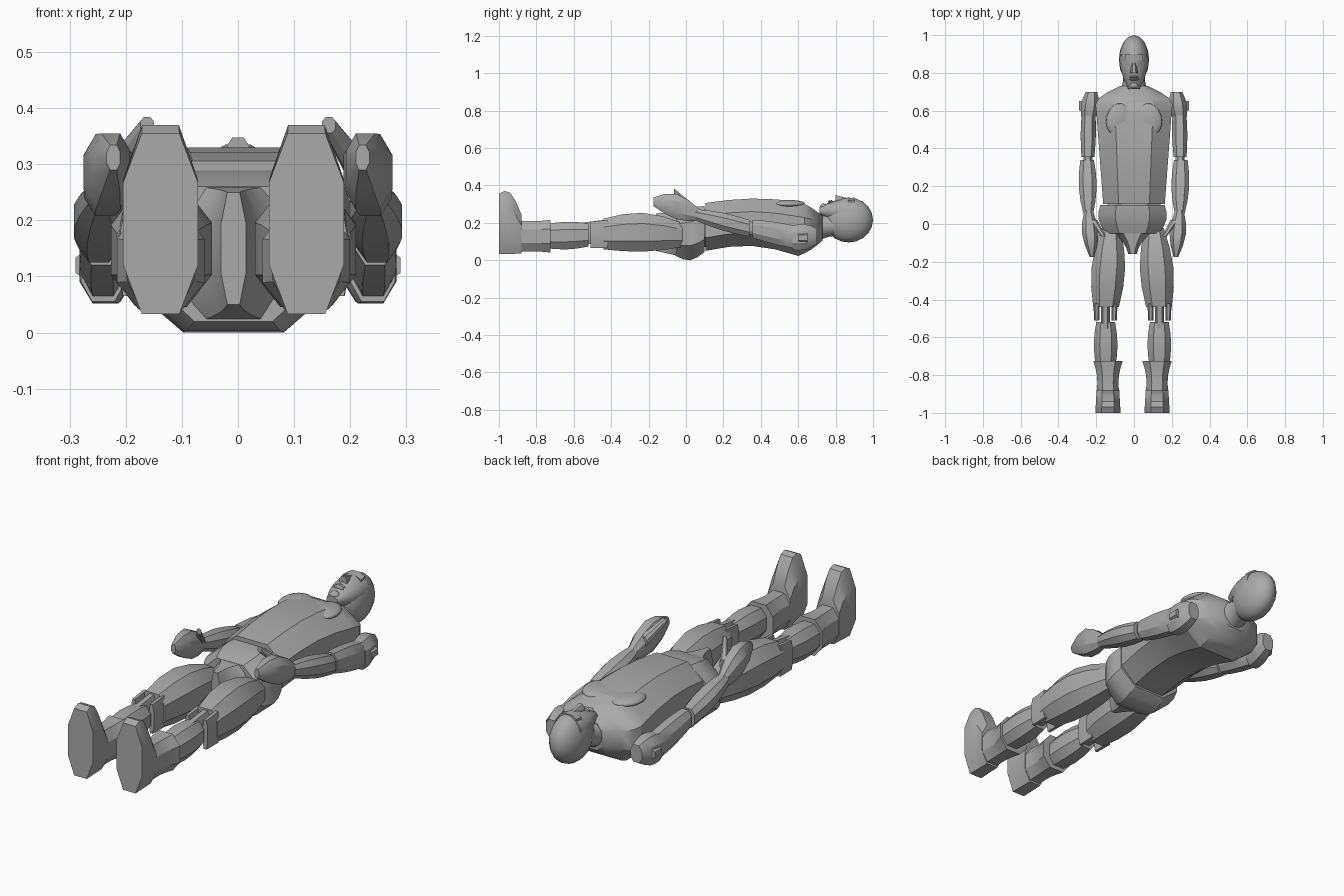
import bpy
import math
from mathutils import Vector

default_cube = bpy.data.objects.get("Cube")
if default_cube:
    bpy.data.objects.remove(default_cube, do_unlink=True)

grey = bpy.data.materials.new("plain_grey")
grey.use_nodes = True
grey.diffuse_color = (0.4, 0.4, 0.4, 1)
shader = grey.node_tree.nodes["Principled BSDF"]
shader.inputs["Base Color"].default_value = grey.diffuse_color


def chamfered_outline():
    """Eight-sided outline with cut corners, inside a two-unit square."""
    quarter = [(1, 0.45), (0.5, 1)]
    right = quarter + [(-x, z) for x, z in reversed(quarter)]
    return right + [(-x, -z) for x, z in right]


def round_outline(sides=16):
    turns = [2 * math.pi * i / sides for i in range(sides)]
    return [(math.cos(turn), math.sin(turn)) for turn in turns]


CHAMFERED = chamfered_outline()
ROUND = round_outline()
HIP_SHIFT = -0.008


def smooth(obj, name, angle):
    obj.name = name
    bpy.ops.object.select_all(action='DESELECT')
    obj.select_set(True)
    bpy.context.view_layer.objects.active = obj
    bpy.ops.object.shade_smooth_by_angle(angle=math.radians(angle))


def taper(name, start, end, start_size, end_size, bulge=(0, 0), arch=0,
          rings=5, outline=CHAMFERED, side=1, shift=0, angle=30):
    """Body part along y: half-sizes blend end to end and swell in the middle."""
    start, end = Vector(start), Vector(end)
    start_size, end_size, bulge = Vector(start_size), Vector(end_size), Vector(bulge)
    count = len(outline)
    verts, faces = [], []
    for ring in range(rings):
        along = ring / (rings - 1)
        swell = math.sin(math.pi * along)
        centre = start.lerp(end, along)
        size = start_size.lerp(end_size, along) + bulge * swell
        for across, up in outline:
            x = side * (centre.x + across * size.x) + shift
            z = centre.z + arch * swell + up * size.y
            verts.append((x, centre.y, z))
    for ring in range(rings - 1):
        base = ring * count
        for i in range(count):
            j = (i + 1) % count
            quad = (base + i, base + j, base + count + j, base + count + i)
            faces.append(quad)
    faces.append(tuple(reversed(range(count))))
    faces.append(tuple(range(len(verts) - count, len(verts))))
    # Keep the faces outward on either side and in either direction
    if (end.y < start.y) == (side > 0):
        faces = [tuple(reversed(face)) for face in faces]
    faces = [tuple(reversed(face)) for face in faces]
    mesh = bpy.data.meshes.new(name)
    mesh.from_pydata(verts, [], faces)
    mesh.materials.append(grey)
    obj = bpy.data.objects.new(name, mesh)
    bpy.context.collection.objects.link(obj)
    smooth(obj, name, angle)


def ellipsoid(name, centre, size, turn=0):
    bpy.ops.mesh.primitive_uv_sphere_add(segments=16, ring_count=10, location=centre,
                                         rotation=(0, 0, turn))
    obj = bpy.context.object
    obj.scale = size
    obj.data.materials.append(grey)
    smooth(obj, name, angle=60)


# Head and neck
ellipsoid("cranium", centre=(0, 0.87, 0.215), size=(0.08, 0.13, 0.12))
taper("face", start=(0, 0.715, 0.265), end=(0, 0.9, 0.26), start_size=(0.03, 0.02),
      end_size=(0.07, 0.07), bulge=(0.017, 0.015), outline=ROUND, angle=40)
taper("neck", start=(0, 0.69, 0.17), end=(0, 0.8, 0.19), start_size=(0.08, 0.08),
      end_size=(0.06, 0.06), bulge=(-0.01, -0.01), outline=ROUND)
taper("nose", start=(0, 0.8, 0.32), end=(0, 0.87, 0.31), start_size=(0.02, 0.028),
      end_size=(0.008, 0.02), rings=2)
taper("brow", start=(0, 0.865, 0.31), end=(0, 0.9, 0.31), start_size=(0.05, 0.02),
      end_size=(0.045, 0.025), rings=2)
for name, y in (("lower_lip", 0.766), ("upper_lip", 0.778)):
    ellipsoid(name, centre=(0, y, 0.305), size=(0.026, 0.007, 0.016))
ellipsoid("chin", centre=(0, 0.735, 0.283), size=(0.024, 0.02, 0.02))

# Torso
taper("torso", start=(0, 0.105, 0.178), end=(0, 0.6, 0.168), start_size=(0.163, 0.128),
      end_size=(0.2, 0.145), bulge=(0, -0.01), arch=0.03)
taper("shoulder_yoke", start=(0, 0.6, 0.168), end=(0, 0.73, 0.17), start_size=(0.2, 0.145),
      end_size=(0.075, 0.065), bulge=(0.05, 0.01))
taper("waist_joint", start=(0, 0.06, 0.17), end=(0, 0.12, 0.17), start_size=(0.14, 0.1),
      end_size=(0.14, 0.1), rings=2)

# Pelvis
taper("pelvis", start=(0, 0.1, 0.167), end=(0, -0.05, 0.14), start_size=(0.17, 0.122),
      end_size=(0.14, 0.12), bulge=(0.025, 0.02), arch=-0.012, shift=HIP_SHIFT)
taper("crotch", start=(0, -0.03, 0.14), end=(0, -0.16, 0.15), start_size=(0.12, 0.12),
      end_size=(0.022, 0.1), bulge=(-0.02, 0), shift=HIP_SHIFT)

for side, label in ((1, "left_"), (-1, "right_")):
    ellipsoid(label + "chest_muscle", centre=(side * 0.085, 0.555, 0.3),
              size=(0.062, 0.085, 0.022), turn=side * 0.25)

    def leg(name, **form):
        taper(label + name, side=side, shift=HIP_SHIFT, **form)

    def arm(name, **form):
        taper(label + name, side=side, **form)

    # Leg
    leg("thigh", start=(0.115, -0.02, 0.135), end=(0.14, -0.44, 0.14),
        start_size=(0.05, 0.065), end_size=(0.068, 0.082), bulge=(0.03, 0.03), arch=0.012)
    leg("knee", start=(0.143, -0.4, 0.15), end=(0.143, -0.56, 0.145),
        start_size=(0.024, 0.07), end_size=(0.024, 0.055))
    for name, x in (("knee_inner_plate", 0.096), ("knee_outer_plate", 0.19)):
        leg(name, start=(x, -0.42, 0.14), end=(x, -0.51, 0.135),
            start_size=(0.016, 0.075), end_size=(0.014, 0.07), rings=2)
    leg("shin", start=(0.142, -0.52, 0.135), end=(0.142, -0.76, 0.128),
        start_size=(0.05, 0.062), end_size=(0.05, 0.062), bulge=(0.013, 0.012))

    # Boot
    leg("boot_shaft", start=(0.13, -0.725, 0.128), end=(0.13, -0.88, 0.128),
        start_size=(0.078, 0.087), end_size=(0.058, 0.083), bulge=(-0.01, -0.004))
    leg("boot_foot", start=(0.13, -0.88, 0.14), end=(0.13, -1, 0.194),
        start_size=(0.06, 0.105), end_size=(0.067, 0.161), bulge=(0, 0.03), arch=0.03)

    # Arm
    arm("shoulder", start=(0.225, 0.7, 0.128), end=(0.24, 0.57, 0.12),
        start_size=(0.03, 0.042), end_size=(0.04, 0.065), bulge=(0.012, 0.015))
    arm("shoulder_strap", start=(0.24, 0.65, 0.12), end=(0.24, 0.6, 0.12),
        start_size=(0.05, 0.03), end_size=(0.05, 0.03), rings=2)
    arm("upper_arm", start=(0.24, 0.6, 0.12), end=(0.244, 0.355, 0.168),
        start_size=(0.035, 0.06), end_size=(0.034, 0.048), bulge=(0.006, 0.006))
    arm("elbow", start=(0.244, 0.38, 0.165), end=(0.244, 0.31, 0.178),
        start_size=(0.024, 0.035), end_size=(0.024, 0.035), rings=2)
    arm("forearm", start=(0.248, 0.34, 0.17), end=(0.242, 0.05, 0.243),
        start_size=(0.036, 0.045), end_size=(0.025, 0.03), bulge=(0.017, 0.01))

    # Hand
    arm("hand", start=(0.241, 0.075, 0.241), end=(0.222, -0.175, 0.312),
        start_size=(0.021, 0.029), end_size=(0.012, 0.022), bulge=(0.027, 0.042), arch=0.01)
    arm("thumb", start=(0.215, 0.02, 0.29), end=(0.162, -0.065, 0.37),
        start_size=(0.022, 0.025), end_size=(0.012, 0.014))
